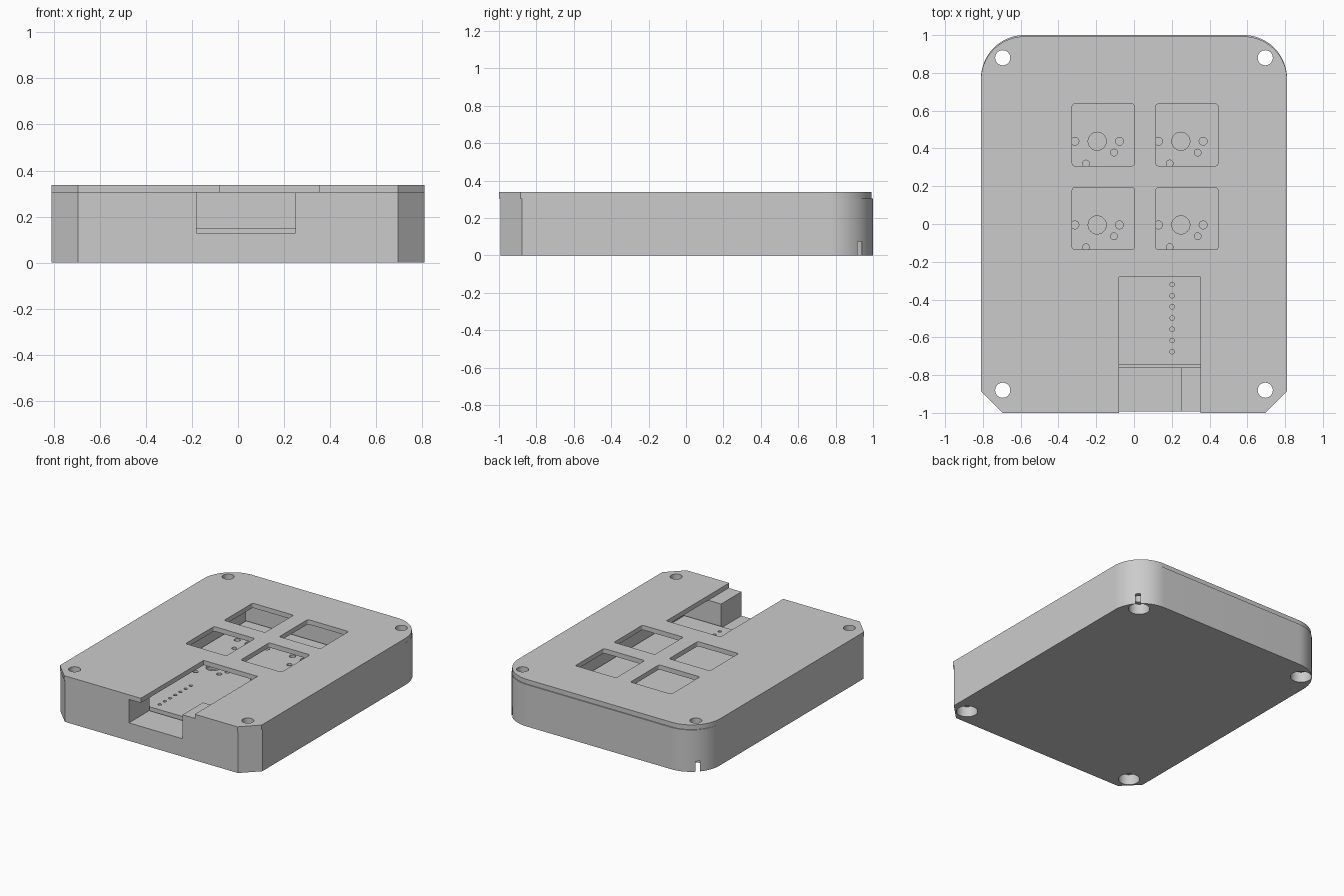
import bpy, bmesh, math
from mathutils import Vector

cube = bpy.data.objects.get("Cube")
if cube:
    bpy.data.objects.remove(cube, do_unlink=True)

grey = bpy.data.materials.new("plain grey")
grey.use_nodes = True
grey.diffuse_color = (0.6, 0.6, 0.6, 1)
grey.node_tree.nodes["Principled BSDF"].inputs["Base Color"].default_value = (0.6, 0.6, 0.6, 1)


# Profile helpers
def rect(x0, x1, y0, y1):
    return [(x0, y0), (x1, y0), (x1, y1), (x0, y1)]


def arc(cx, cy, r, start, end, n):
    step = math.radians(end - start) / n
    a = math.radians(start)
    return [(cx + r * math.cos(a + i * step), cy + r * math.sin(a + i * step)) for i in range(n + 1)]


def circle(cx, cy, r, n=32):
    return arc(cx, cy, r, 0, 360, n)[:-1]


def rounded(x0, x1, y0, y1, r):
    return (arc(x1 - r, y1 - r, r, 0, 90, 4) + arc(x0 + r, y1 - r, r, 90, 180, 4)
            + arc(x0 + r, y0 + r, r, 180, 270, 4) + arc(x1 - r, y0 + r, r, 270, 360, 4))


def outline(shift):
    # Chamfered front corners, rounded back corners
    w, r, c = 0.81, 0.23, 0.115
    front, back = -0.993 + shift, 1.0 + shift
    return ([(c - w, front), (w - c, front), (w, front + c)]
            + arc(w - r, back - r, r, 0, 90, 24) + arc(r - w, back - r, r, 90, 180, 24)
            + [(-w, front + c)])


def prisms(name, profiles, z0, z1):
    bm = bmesh.new()
    for pts in profiles:
        face = bm.faces.new([bm.verts.new((x, y, z0)) for x, y in pts])
        ext = bmesh.ops.extrude_face_region(bm, geom=[face])
        verts = [g for g in ext["geom"] if isinstance(g, bmesh.types.BMVert)]
        bmesh.ops.translate(bm, verts=verts, vec=Vector((0, 0, z1 - z0)))
    bmesh.ops.recalc_face_normals(bm, faces=bm.faces)
    mesh = bpy.data.meshes.new(name)
    bm.to_mesh(mesh)
    bm.free()
    mesh.materials.append(grey)
    obj = bpy.data.objects.new(name, mesh)
    bpy.context.collection.objects.link(obj)
    return obj


def cut(obj, cutters):
    for c in cutters:
        c.hide_render = True
        mod = obj.modifiers.new(c.name, "BOOLEAN")
        mod.operation, mod.solver, mod.object = "DIFFERENCE", "EXACT", c
    bpy.context.view_layer.update()
    deps = bpy.context.evaluated_depsgraph_get()
    mesh = bpy.data.meshes.new_from_object(obj.evaluated_get(deps))
    obj.modifiers.clear()
    obj.data = mesh
    for c in cutters:
        bpy.data.objects.remove(c, do_unlink=True)


SEAM, TOP = 0.304, 0.338
screws = [(x, y) for x in (-0.695, 0.695) for y in (-0.88, 0.88)]
screw_holes = [circle(x, y, 0.04) for x, y in screws]

# Tray: cavity, cable opening, screw holes, counterbores and back corner slots
tray = prisms("bottom_tray", [outline(0)], 0, SEAM)
slots = []
for s in (-1, 1):
    along, across = Vector((s, 1)).normalized(), Vector((-1, s)).normalized() * 0.016
    a = Vector((s * 0.695, 0.88))
    b = a + along * 0.12
    slots.append([tuple(p) for p in (a - across, b - across, b + across, a + across)])
cut(tray, [
    prisms("cavity_cutter", [rect(-0.45, 0.55, -0.76, 0.73)], 0.11, 0.5),
    prisms("opening_cutter", [rect(-0.18, 0.25, -1.2, -0.7)], 0.13, 0.5),
    prisms("screw_cutter", screw_holes, -0.1, 0.5),
    prisms("counterbore_cutter", [circle(x, y, 0.07) for x, y in screws], -0.1, 0.075),
    prisms("slot_cutter", slots, -0.1, 0.075),
])

# Top plate: four key windows, controller bay and screw holes
plate = prisms("top_plate", [outline(-0.007)], SEAM, TOP)
windows = [rounded(x, x + 0.328, y, y + 0.327, 0.012)
           for x in (-0.327, 0.116) for y in (-0.135, 0.308)]
cut(plate, [
    prisms("window_cutter", windows, 0.2, 0.5),
    prisms("bay_cutter", [rect(-0.08, 0.353, -1.2, -0.28)], 0.2, 0.5),
    prisms("plate_screw_cutter", screw_holes, 0.2, 0.5),
])

# Circuit board: switch and pin holes
board = prisms("circuit_board", [rect(-0.435, 0.535, -0.745, 0.715)], 0.112, 0.15)
holes = []
for cx in (-0.195, 0.248):
    for cy in (-0.005, 0.438):
        for dx, dy, r in ((0, 0, 0.048), (-0.118, 0, 0.021), (0.118, 0, 0.021),
                          (0.089, -0.06, 0.018), (-0.059, -0.118, 0.018)):
            holes.append(circle(cx + dx, cy + dy, r, 24))
for i in range(7):
    holes += [circle(x, -0.32 - i * 0.0593, 0.012, 16) for x in (-0.155, 0.202)]
cut(board, [prisms("board_hole_cutter", holes, 0, 0.3)])

# Smooth curved walls, keep edges crisp
bpy.ops.object.select_all(action="DESELECT")
for obj in (tray, plate, board):
    obj.select_set(True)
    bpy.context.view_layer.objects.active = obj
bpy.ops.object.shade_smooth_by_angle(angle=math.radians(30))
